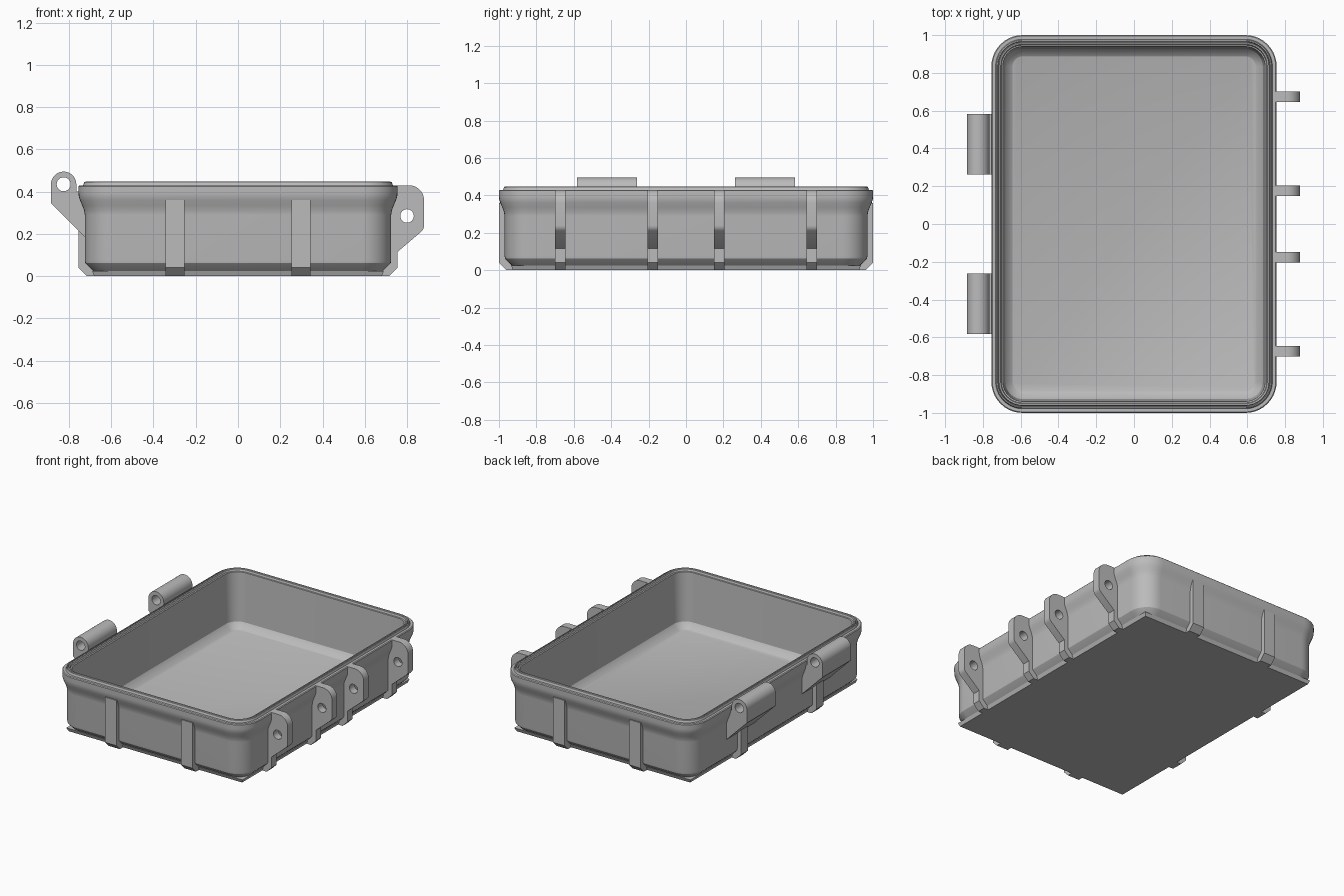
import bpy, bmesh, math

if "Cube" in bpy.data.objects:
    bpy.data.objects.remove(bpy.data.objects["Cube"])

grey = bpy.data.materials.new("plain grey")
grey.diffuse_color = (0.5, 0.5, 0.5, 1)
grey.use_nodes = True
grey.node_tree.nodes["Principled BSDF"].inputs["Base Color"].default_value = grey.diffuse_color


def finish(obj):
    """Shared material and edge-aware smooth shading."""
    obj.data.materials.clear()
    obj.data.materials.append(grey)
    bpy.ops.object.select_all(action='DESELECT')
    obj.select_set(True)
    bpy.context.view_layer.objects.active = obj
    bpy.ops.object.shade_smooth_by_angle(angle=math.radians(28))


def rounded_ring(half_x, z, steps=10):
    """Rounded rectangle; all rings share the same corner centres."""
    cx, cy = 0.59, 0.835
    r = half_x - cx
    pts = []
    for q, (sx, sy) in enumerate([(1, 1), (-1, 1), (-1, -1), (1, -1)]):
        for i in range(steps + 1):
            a = math.pi / 2 * (q + i / steps)
            pts.append((sx * cx + r * math.cos(a), sy * cy + r * math.sin(a), z))
    return pts


def loft(name, rings):
    bm = bmesh.new()
    loops = [[bm.verts.new(p) for p in ring] for ring in rings]
    n = len(loops[0])
    for a, b in zip(loops, loops[1:]):
        for i in range(n):
            j = (i + 1) % n
            bm.faces.new((a[i], a[j], b[j], b[i]))
    bm.faces.new(loops[0][::-1])
    bm.faces.new(loops[-1])
    bmesh.ops.recalc_face_normals(bm, faces=bm.faces[:])
    me = bpy.data.meshes.new(name)
    bm.to_mesh(me)
    bm.free()
    obj = bpy.data.objects.new(name, me)
    bpy.context.collection.objects.link(obj)
    finish(obj)


def arc(cx, cz, r, a0, a1, steps=12):
    return [(cx + r * math.cos(math.radians(a0 + (a1 - a0) * i / steps)),
             cz + r * math.sin(math.radians(a0 + (a1 - a0) * i / steps)))
            for i in range(steps + 1)]


def plate(name, outlines, width, location, turn=0):
    """Extruded side profile (with optional hole) standing upright."""
    cu = bpy.data.curves.new(name, 'CURVE')
    cu.dimensions = '2D'
    cu.fill_mode = 'BOTH'
    cu.extrude = width / 2
    for pts in outlines:
        sp = cu.splines.new('POLY')
        sp.points.add(len(pts) - 1)
        for p, (x, z) in zip(sp.points, pts):
            p.co = (x, z, 0, 1)
        sp.use_cyclic_u = True
    tmp = bpy.data.objects.new(name + "_curve", cu)
    bpy.context.collection.objects.link(tmp)
    bpy.context.view_layer.update()
    me = bpy.data.meshes.new_from_object(
        tmp.evaluated_get(bpy.context.evaluated_depsgraph_get()))
    bpy.data.objects.remove(tmp)
    bm = bmesh.new()
    bm.from_mesh(me)
    bmesh.ops.remove_doubles(bm, verts=bm.verts[:], dist=1e-5)
    bmesh.ops.recalc_face_normals(bm, faces=bm.faces[:])
    bm.to_mesh(me)
    bm.free()
    me.name = name
    obj = bpy.data.objects.new(name, me)
    obj.rotation_euler = (math.pi / 2, 0, turn)
    obj.location = location
    bpy.context.collection.objects.link(obj)
    finish(obj)


# Tray shell: outside wall, flared rim, sealing ridge, inside wall, floor
shell = [(.66, .004), (.675, .015), (.716, .055), (.723, .063), (.725, .075),
         (.725, .29), (.728, .31), (.737, .335), (.748, .36), (.754, .38),
         (.755, .395), (.755, .425), (.75, .43), (.733, .43), (.728, .445),
         (.722, .447), (.718, .437), (.714, .447), (.706, .445), (.702, .432),
         (.694, .43), (.682, .085), (.676, .076), (.645, .045), (.64, .043)]
loft("tray_shell", [rounded_ring(h, z) for h, z in shell])

# Square-cornered base plate
loft("base_plate", [[(sx * hx, sy * (hx + .245), z)
                     for sx, sy in ((1, 1), (-1, 1), (-1, -1), (1, -1))]
                    for hx, z in ((.68, 0), (.69, .025))])

# Latch lugs on the right side, with pin holes
foot = [(.755, .04), (.715, 0), (.66, 0), (.71, .06)]
lug = ([(.71, .43)] + arc(.81, .36, .07, 90, 0)
       + arc(.84, .24, .04, 0, -45, 4) + [(.755, .115)] + foot)
lug_hole = arc(.80, .285, .032, 0, 345, 23)
for y in (-.673, -.177, .177, .673):
    plate("latch_lug", [lug, lug_hole], .056, (0, y, 0))

# Hinge barrels with gussets and narrow ribs on the left side
barrel = (arc(-.825, .435, .06, 0, 180, 18)
          + [(-.885, .345), (-.755, .215), (-.71, .17), (-.71, .40), (-.765, .40)])
barrel_hole = arc(-.825, .435, .033, 0, 345, 23)
rib = [(.71, .36), (.755, .36)] + foot
for y in (-.422, .422):
    plate("hinge_barrel", [barrel, barrel_hole], .32, (0, y, 0))
    plate("hinge_rib", [[(.71, .28), (.755, .28)] + foot], .08, (0, y, 0), math.pi)

# Ribs on the front and back walls
end_rib = [(x + .245, z) for x, z in rib]
for x in (-.298, .298):
    plate("front_rib", [end_rib], .09, (x, 0, 0), -math.pi / 2)
    plate("back_rib", [end_rib], .09, (x, 0, 0), math.pi / 2)
